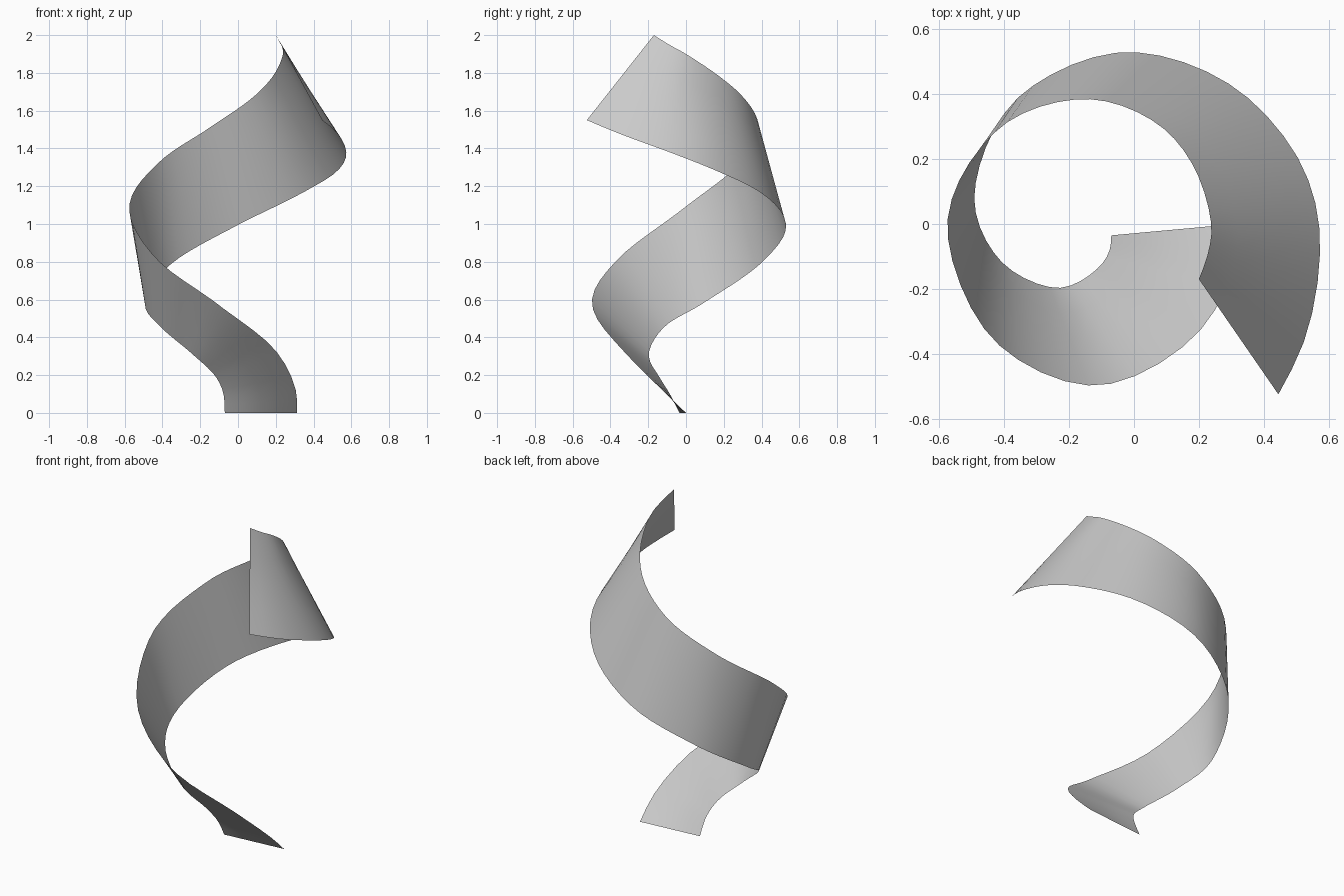
import bpy, bmesh
from mathutils import Vector

if "Cube" in bpy.data.objects:
    bpy.data.objects.remove(bpy.data.objects["Cube"])

# matching stations along the two edges of the twisted ribbon
edge_a = [(-.07, -.035, 0), (-.075, -.08, .09), (-.11, -.135, .18), (-.24, -.197, .31),
          (-.41, -.115, .455), (-.492, .09, .58), (-.34, .405, .80), (-.01, .53, .99),
          (.35, .39, 1.17), (.525, .165, 1.28), (.573, -.1, 1.385), (.53, -.345, 1.475),
          (.445, -.525, 1.55)]
edge_b = [(.312, 0, 0), (.305, -.13, .125), (.215, -.315, .31), (-.1, -.497, .57),
          (-.42, -.37, .805), (-.575, -.03, 1.07), (-.415, .295, 1.33), (-.15, .385, 1.51),
          (.09, .295, 1.68), (.19, .165, 1.79), (.238, 0, 1.9), (.228, -.09, 1.95),
          (.20, -.17, 2.0)]
A = [Vector(p) for p in edge_a]
B = [Vector(p) for p in edge_b]

# shared parameter from the mean chord length
T = [0.0]
for i in range(1, len(A)):
    T.append(T[-1] + ((A[i] - A[i-1]).length + (B[i] - B[i-1]).length) / 2)


def slope(P, i):
    n = len(P) - 1
    d = lambda j: (P[j+1] - P[j]) / (T[j+1] - T[j])
    if i == 0:
        return d(0) * 1.5 - slope(P, 1) * .5
    if i == n:
        return d(n-1) * 1.5 - slope(P, n-1) * .5
    h0, h1 = T[i] - T[i-1], T[i+1] - T[i]
    return (d(i-1) * h1 + d(i) * h0) / (h0 + h1)


def sample(P, t):
    i = max(j for j in range(len(P) - 1) if T[j] <= t + 1e-9)
    h = T[i+1] - T[i]
    u = (t - T[i]) / h
    return (P[i] * (2*u**3 - 3*u*u + 1) + slope(P, i) * h * (u**3 - 2*u*u + u)
            + P[i+1] * (3*u*u - 2*u**3) + slope(P, i+1) * h * (u**3 - u*u))


# ruled strip between the two edges
SEG, ACROSS = 48, 4
bm = bmesh.new()
rows = []
for k in range(SEG + 1):
    t = T[-1] * k / SEG
    a, b = sample(A, t), sample(B, t)
    rows.append([bm.verts.new(a.lerp(b, j / ACROSS)) for j in range(ACROSS + 1)])
for r0, r1 in zip(rows, rows[1:]):
    for j in range(ACROSS):
        bm.faces.new((r0[j], r0[j+1], r1[j+1], r1[j])).smooth = True
me = bpy.data.meshes.new("spiral_ribbon")
bm.to_mesh(me)
bm.free()
bpy.context.collection.objects.link(bpy.data.objects.new("spiral_ribbon", me))
